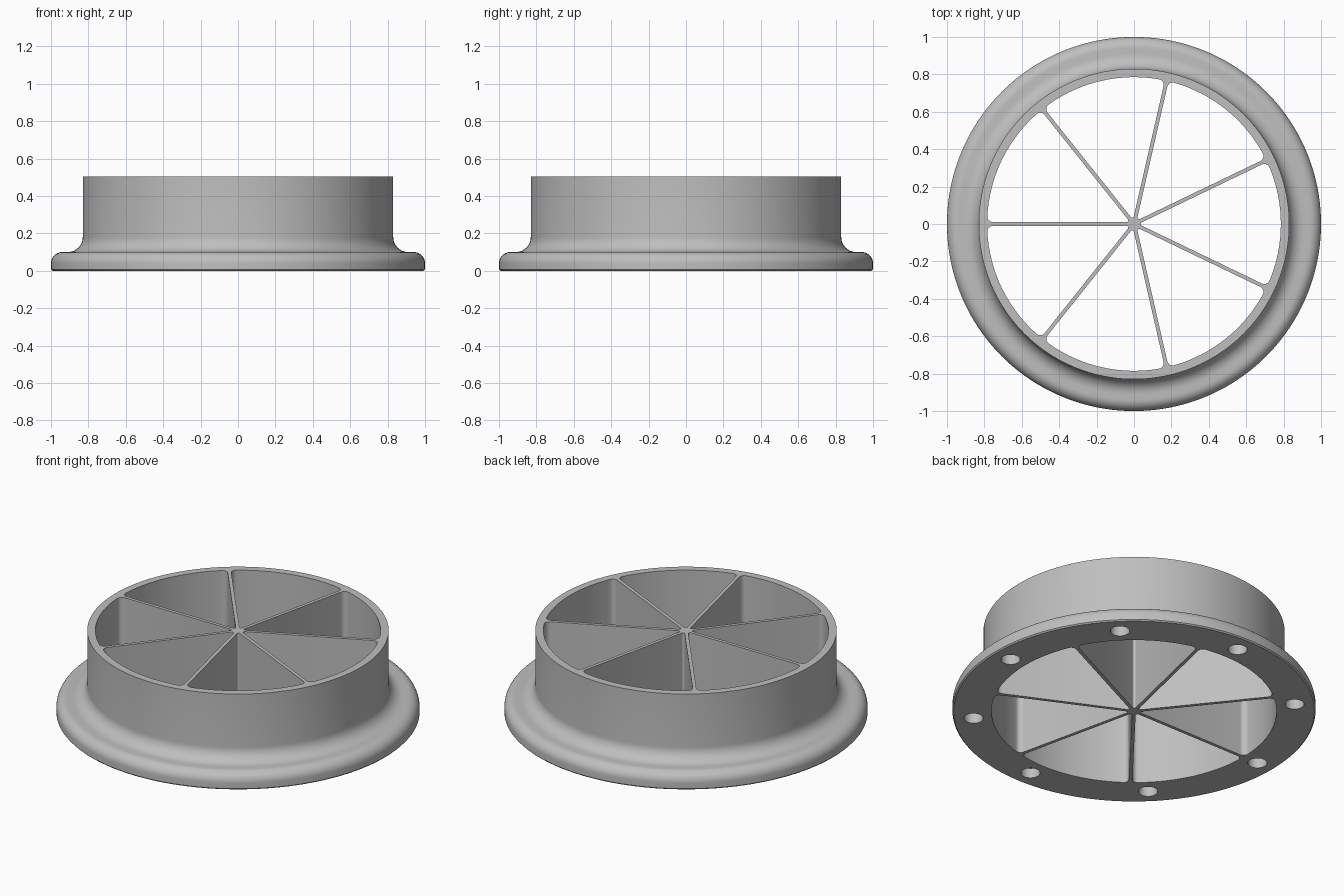
import bpy, bmesh, math
from math import pi, sin, cos

if "Cube" in bpy.data.objects:
    bpy.data.objects.remove(bpy.data.objects["Cube"])

SEG = 160          # steps around the body
CELLS = 7          # wedge openings
HOLES = 8          # blind holes under the flange


def arc(cx, cy, r, a0, a1, n):
    return [(cx + r * cos(a0 + (a1 - a0) * i / n),
             cy + r * sin(a0 + (a1 - a0) * i / n)) for i in range(n + 1)]


def finish(name, bm):
    bmesh.ops.remove_doubles(bm, verts=bm.verts, dist=1e-5)
    bmesh.ops.recalc_face_normals(bm, faces=bm.faces)
    me = bpy.data.meshes.new(name)
    bm.to_mesh(me)
    bm.free()
    ob = bpy.data.objects.new(name, me)
    bpy.context.collection.objects.link(ob)
    return ob


def prism(bm, pts, z0, z1):
    low = [bm.verts.new((x, y, z0)) for x, y in pts]
    top = [bm.verts.new((x, y, z1)) for x, y in pts]
    bm.faces.new(low)
    bm.faces.new(top)
    for i in range(len(pts)):
        j = (i + 1) % len(pts)
        bm.faces.new((low[i], low[j], top[j], top[i]))


def rotated(pts, t):
    return [(x * cos(t) - y * sin(t), x * sin(t) + y * cos(t)) for x, y in pts]


# Flanged body: chamfer, rounded rim, concave fillet, straight collar
profile = [(0.993, 0.0), (1.0, 0.007)]
profile += arc(0.94, 0.04, 0.06, 0, pi / 2, 10)
profile += arc(0.91, 0.18, 0.08, 1.5 * pi, pi, 10)
profile += [(0.83, 0.503)]
bm = bmesh.new()
rings = [[bm.verts.new((r * cos(2 * pi * i / SEG), r * sin(2 * pi * i / SEG), z))
          for i in range(SEG)] for r, z in profile]
for a, b in zip(rings, rings[1:]):
    for i in range(SEG):
        j = (i + 1) % SEG
        bm.faces.new((a[i], a[j], b[j], b[i]))
bm.faces.new(rings[0])
bm.faces.new(rings[-1])
body = finish("flanged_spoked_ring", bm)

# Wedge openings with rounded corners, leaving thin spokes between them
R, half, r_in, r_out = 0.785, 0.01, 0.01, 0.03
a = pi / CELLS
b = a - math.asin((half + r_out) / (R - r_out))
m = R - r_out
wedge = arc((half + r_in) / sin(a), 0, r_in, a + pi / 2, 1.5 * pi - a, 6)
wedge += arc(m * cos(b), -m * sin(b), r_out, -a - pi / 2, -b, 7)
wedge += arc(0, 0, R, -b, b, 20)[1:-1]
wedge += arc(m * cos(b), m * sin(b), r_out, b, a + pi / 2, 7)
bm = bmesh.new()
for k in range(CELLS):
    prism(bm, rotated(wedge, pi + (k + 0.5) * 2 * pi / CELLS), -0.1, 0.7)

# Blind holes in the underside of the flange
hole = arc(0.887, 0, 0.053, 0, 2 * pi, 32)[:-1]
for k in range(HOLES):
    prism(bm, rotated(hole, k * 2 * pi / HOLES), -0.1, 0.06)
cutter = finish("opening_cutter", bm)
cutter.hide_render = True

# Cut the openings
mod = body.modifiers.new("openings", 'BOOLEAN')
mod.operation = 'DIFFERENCE'
mod.solver = 'EXACT'
mod.object = cutter
bpy.context.view_layer.objects.active = body
body.select_set(True)
bpy.ops.object.modifier_apply(modifier=mod.name)
bpy.data.objects.remove(cutter)

# Plain grey finish
grey = bpy.data.materials.new("grey")
grey.diffuse_color = (0.52, 0.52, 0.52, 1)
grey.use_nodes = True
grey.node_tree.nodes["Principled BSDF"].inputs["Base Color"].default_value = grey.diffuse_color
body.data.materials.clear()
body.data.materials.append(grey)
bpy.ops.object.shade_smooth_by_angle(angle=math.radians(30))
